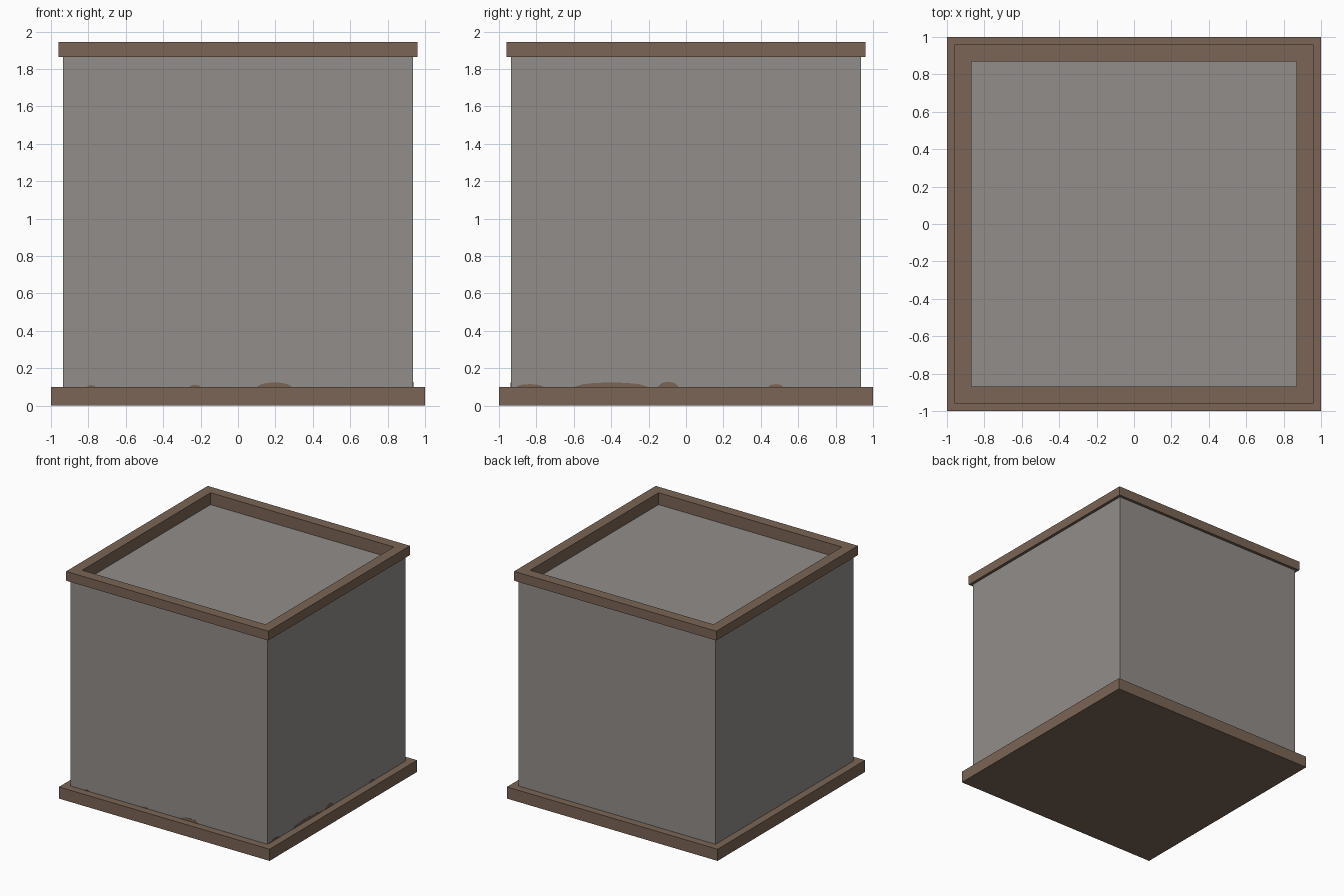
import bpy, bmesh, math

if "Cube" in bpy.data.objects:
    bpy.data.objects.remove(bpy.data.objects["Cube"])

def material(name, rgb):
    m = bpy.data.materials.new(name)
    m.diffuse_color = (*rgb, 1)
    m.use_nodes = True
    m.node_tree.nodes["Principled BSDF"].inputs["Base Color"].default_value = m.diffuse_color
    return m

GREY = material("warm grey", (0.287, 0.270, 0.254))
BROWN = material("brown", (0.195, 0.130, 0.089))

def finish(name, bm, mats):
    bmesh.ops.recalc_face_normals(bm, faces=bm.faces)
    me = bpy.data.meshes.new(name)
    bm.to_mesh(me)
    bm.free()
    for m in mats:
        me.materials.append(m)
    ob = bpy.data.objects.new(name, me)
    bpy.context.collection.objects.link(ob)
    return ob

def square_loft(name, sections, mats, closed=False):
    """Stack of centred square rings (half width, z), capped or closed into a frame."""
    bm = bmesh.new()
    rings = [[bm.verts.new((sx * h, sy * h, z)) for sx, sy in
              ((-1, -1), (1, -1), (1, 1), (-1, 1))] for h, z in sections]
    pairs = list(zip(rings, rings[1:]))
    if closed:
        pairs.append((rings[-1], rings[0]))
    else:
        bm.faces.new(rings[0])
        bm.faces.new(rings[-1])
    for a, b in pairs:
        for i in range(4):
            j = (i + 1) % 4
            bm.faces.new((a[i], a[j], b[j], b[i]))
    return finish(name, bm, mats)

# Base slab
square_loft("base_slab", [(1.0, 0), (1.0, 0.1)], [BROWN])

# Body with a recessed top; recess walls are brown
body = square_loft("body", [(0.935, 0.1), (0.935, 1.865), (0.87, 1.865), (0.87, 1.843)],
                   [GREY, BROWN])
for p in body.data.polygons:
    c = p.center
    if c.z > 1.85 and abs(p.normal.z) < 0.5:
        p.material_index = 1

# Rim frame around the top
square_loft("top_rim", [(0.96, 1.865), (0.96, 1.945), (0.87, 1.945), (0.87, 1.865)],
            [BROWN], closed=True)

# Thin brown stains along the foot of the front and right walls
def stain(name, side, a, b, h):
    bm = bmesh.new()
    n = 8
    pts = [(a + (b - a) * i / n, 0.1 + h * math.sin(math.pi * i / n) ** 0.5 if 0 < i < n else 0.1)
           for i in range(n + 1)]
    place = (lambda u, z: (u, -0.937, z)) if side == "front" else (lambda u, z: (0.937, u, z))
    f = bm.faces.new([bm.verts.new(place(u, z)) for u, z in pts])
    ext = bmesh.ops.extrude_face_region(bm, geom=[f])
    shift = (0, 0.003, 0) if side == "front" else (-0.003, 0, 0)
    bmesh.ops.translate(bm, vec=shift,
                        verts=[v for v in ext["geom"] if isinstance(v, bmesh.types.BMVert)])
    finish(name, bm, [BROWN])

for i, s in enumerate([("front", 0.10, 0.29, 0.024), ("front", -0.26, -0.20, 0.012),
                       ("front", -0.81, -0.76, 0.01), ("right", -0.60, -0.20, 0.024),
                       ("right", -0.15, -0.04, 0.027), ("right", -0.91, -0.76, 0.015),
                       ("right", 0.44, 0.52, 0.015)]):
    stain(f"foot_stain_{i + 1}", *s)
